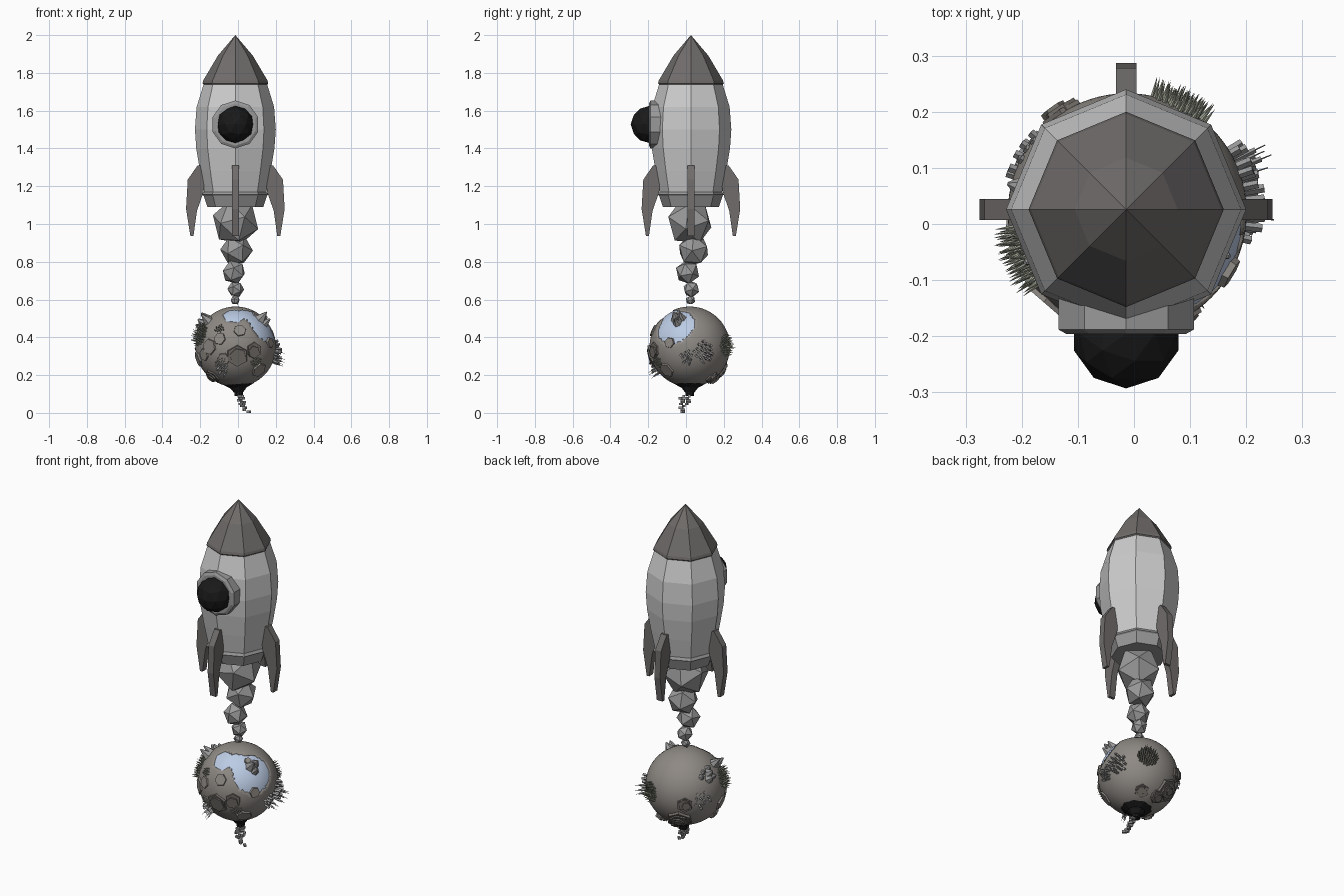
import bpy, bmesh, math, random
from mathutils import Vector, Matrix, Euler

if "Cube" in bpy.data.objects:
    bpy.data.objects.remove(bpy.data.objects["Cube"])

random.seed(4)
AX, AY = -0.014, 0.026                 # rocket axis
PC = Vector((-0.012, 0.02, 0.35))      # planet centre
R = 0.213                              # land radius


def mat(name, c):
    m = bpy.data.materials.new(name)
    m.diffuse_color = (*c, 1)
    m.use_nodes = True
    m.node_tree.nodes["Principled BSDF"].inputs["Base Color"].default_value = m.diffuse_color
    return m


DARK = mat("dark_grey", (0.16, 0.15, 0.145))
BLACK = mat("black", (0.01, 0.01, 0.01))
BLUE = mat("water_blue", (0.5, 0.6, 0.78))
LAND = mat("land_grey", (0.27, 0.25, 0.23))
ROCK = mat("rock_grey", (0.17, 0.155, 0.14))
GREEN = mat("tree_green", (0.3, 0.32, 0.25))
GREY = mat("mid_grey", (0.32, 0.32, 0.32))


def finish(name, bm, m=None, smooth=False):
    bmesh.ops.recalc_face_normals(bm, faces=bm.faces)
    me = bpy.data.meshes.new(name)
    bm.to_mesh(me)
    bm.free()
    ob = bpy.data.objects.new(name, me)
    bpy.context.collection.objects.link(ob)
    if m:
        me.materials.append(m)
    if smooth:
        me.shade_smooth()
    return ob


def cone(bm, r1, r2, h, n, M):
    """Frustum standing on the local origin."""
    bmesh.ops.create_cone(bm, cap_ends=True, segments=n, radius1=r1, radius2=r2,
                          depth=h, matrix=M @ Matrix.Translation((0, 0, h / 2)))


def lathe(name, profile, m=None, n=8):
    bm = bmesh.new()
    rings = [[bm.verts.new((AX + r * math.cos(i * math.tau / n), AY + r * math.sin(i * math.tau / n), z))
              for i in range(n)] for r, z in profile]
    for a, b in zip(rings, rings[1:]):
        for i in range(n):
            j = (i + 1) % n
            bm.faces.new((a[i], a[j], b[j], b[i]))
    bm.faces.new(rings[0])
    bm.faces.new(rings[-1])
    bmesh.ops.remove_doubles(bm, verts=bm.verts, dist=0.0005)
    return finish(name, bm, m)


# Rocket hull, nose and tail band
lathe("hull", [(0.163, 1.16), (0.187, 1.28), (0.207, 1.40), (0.214, 1.50), (0.205, 1.62), (0.165, 1.75)])
lathe("nose_cone", [(0.165, 1.735), (0.174, 1.745), (0.170, 1.76), (0.092, 1.892), (0.0001, 2.0)], DARK)
lathe("tail_band", [(0.148, 1.09), (0.168, 1.15), (0.174, 1.155), (0.162, 1.175)], GREY)

# Four swept fins
bm = bmesh.new()
FIN = [(0.185, 1.31), (0.20, 1.31), (0.252, 1.235), (0.261, 1.08), (0.238, 0.936), (0.222, 0.936),
       (0.203, 1.07), (0.168, 1.17), (0.165, 1.20)]
for k in range(4):
    M = Matrix.Translation((AX, AY, 0)) @ Matrix.Rotation(k * math.pi / 2, 4, 'Z')
    f = bm.faces.new([bm.verts.new(M @ Vector((r, -0.0185, z))) for r, z in FIN])
    ext = bmesh.ops.extrude_face_region(bm, geom=[f])
    d = M.to_3x3() @ Vector((0, 0.037, 0))
    bmesh.ops.translate(bm, vec=d, verts=[v for v in ext['geom'] if isinstance(v, bmesh.types.BMVert)])
finish("fins", bm, DARK)

# Porthole frame and glass dome
front = Matrix.Translation((AX, -0.11, 1.527)) @ Matrix.Rotation(math.pi / 2, 4, 'X')
bm = bmesh.new()
cone(bm, 0.127, 0.127, 0.078, 10, front)
cone(bm, 0.127, 0.112, 0.008, 10, front @ Matrix.Translation((0, 0, 0.078)))
finish("porthole_frame", bm, GREY)
bm = bmesh.new()
bmesh.ops.create_icosphere(bm, subdivisions=2, radius=0.098, matrix=Matrix.Translation((AX, -0.195, 1.527)))
finish("porthole_glass", bm, BLACK)

# Exhaust smoke puffs
bm = bmesh.new()
for x, y, z, r in [(-0.013, 0.02, 1.01, 0.127), (-0.008, 0.04, 0.862, 0.087), (-0.022, 0.008, 0.745, 0.065),
                   (-0.012, 0.028, 0.655, 0.045), (-0.015, 0.024, 0.597, 0.026)]:
    rot = Euler([random.uniform(0, 3) for _ in range(3)]).to_matrix().to_4x4()
    bmesh.ops.create_icosphere(bm, subdivisions=1, radius=r, matrix=Matrix.Translation((x, y, z)) @ rot)
finish("exhaust_smoke", bm, GREY)

# Planet water core
bm = bmesh.new()
bmesh.ops.create_icosphere(bm, subdivisions=5, radius=R - 0.005, matrix=Matrix.Translation(PC))
finish("water", bm, BLUE, True)

# Land shell with sea and rivers cut out
SEA = [((0.73, -0.39, 0.56), 0.52), ((0.3, -0.5, 0.8), 0.25), ((-0.05, -0.6, 0.8), 0.27)]
RIVERS = [[(0.6, -0.1, 0.8), (0.5, 0.25, 0.82), (0.8, 0.57, 0.19), (0.75, 0.24, -0.62)],
          [(0.5, 0.25, 0.82), (0.46, 0.74, 0.49), (-0.1, 0.9, 0.45), (-0.62, 0.76, 0.23), (-0.84, 0.14, -0.52)]]
river_pts = [Vector(a).lerp(Vector(b), t / 10).normalized()
             for path in RIVERS for a, b in zip(path, path[1:]) for t in range(11)]


def is_water(d):
    return (any(d.angle(Vector(c)) < r for c, r in SEA)
            or any(d.dot(p) > math.cos(0.085) for p in river_pts))


bm = bmesh.new()
bmesh.ops.create_icosphere(bm, subdivisions=5, radius=R)
bmesh.ops.delete(bm, geom=[f for f in bm.faces if is_water(f.calc_center_median())], context='FACES')
bmesh.ops.translate(bm, vec=PC, verts=bm.verts)
land = finish("land", bm, LAND)
sol = land.modifiers.new("thickness", 'SOLIDIFY')
sol.thickness, sol.offset = 0.01, -1
land.data.shade_smooth()
land.data.set_sharp_from_angle(angle=math.radians(40))


def on_planet(d, u=0.0, v=0.0, h=0.0, spin=0.0):
    """Frame on the surface near direction d, shifted sideways by u, v."""
    d = Vector(d).normalized()
    q = d.to_track_quat('Z', 'Y')
    d = (d * R + q @ Vector((u, v, 0))).normalized()
    return (Matrix.Translation(PC + d * (R + h)) @ d.to_track_quat('Z', 'Y').to_matrix().to_4x4()
            @ Matrix.Rotation(spin, 4, 'Z'))


def scatter(n, rad):
    for i in range(n):
        a, r = i * 2.39996, rad * math.sqrt((i + 0.5) / n)
        yield r * math.cos(a), r * math.sin(a)


# Terraced hexagonal hills
bm = bmesh.new()
for d, r, steps in [((-0.3, 0.72, -0.6), 0.07, 4), ((-0.1, 0.6, -0.8), 0.045, 3), ((-0.55, 0.8, -0.1), 0.045, 3),
                    ((0.05, -0.95, -0.25), 0.06, 2), ((-0.6, -0.35, -0.75), 0.045, 3),
                    ((0.45, -0.85, -0.1), 0.045, 2), ((0.35, 0.55, -0.75), 0.04, 3)]:
    for k in range(steps):
        rr = r * (1 - 0.22 * k)
        M = on_planet(d, random.uniform(-.006, .006), random.uniform(-.006, .006), -0.016, 0.3 * k)
        cone(bm, rr, rr * 0.95, 0.02 + 0.007 * k, 6, M)
finish("terraced_hills", bm, ROCK)

# Low hexagonal plates
bm = bmesh.new()
for d, r in [((-0.65, -0.75, 0.0), 0.045), ((-0.4, -0.9, 0.2), 0.035), ((-0.8, -0.6, -0.2), 0.035),
             ((-0.3, -0.9, -0.3), 0.035), ((-0.9, -0.2, -0.3), 0.045), ((0.85, -0.5, 0.1), 0.03),
             ((0.1, -0.9, 0.4), 0.035), ((0.6, -0.6, -0.6), 0.045), ((0.5, -0.3, 0.8), 0.02)]:
    cone(bm, r, r * 0.93, 0.013, 6, on_planet(d, h=-0.008, spin=random.random()))
finish("hex_plates", bm, LAND)

# Snowy mountains
bm = bmesh.new()
for d, n, rad, h in [((-0.78, 0.2, 0.58), 6, 0.045, 0.035), ((-0.72, -0.3, 0.66), 2, 0.02, 0.05),
                     ((0.68, -0.3, 0.67), 4, 0.025, 0.042)]:
    for u, v in scatter(n, rad):
        s = random.uniform(0.6, 1.1)
        cone(bm, 0.03 * s, 0.004, h * s + 0.008, 6, on_planet(d, u, v, -0.008, random.random()))
finish("mountains", bm, GREY)

# Forests of thin conifers
bm = bmesh.new()
for d, n, rad, h in [((-0.88, -0.38, 0.3), 75, 0.06, 0.036), ((0.44, 0.9, 0.03), 75, 0.055, 0.036),
                     ((-0.35, -0.85, -0.38), 18, 0.03, 0.018), ((0.5, -0.78, -0.38), 18, 0.03, 0.018),
                     ((-0.4, -0.8, 0.45), 14, 0.025, 0.018)]:
    for u, v in scatter(n, rad):
        cone(bm, 0.0045, 0.0, h * random.uniform(0.75, 1.1), 5, on_planet(d, u, v, -0.002))
finish("forests", bm, GREEN)

# Cities of box towers, the tallest with masts
bm = bmesh.new()
for d, n, rad, h in [((0.93, 0.33, -0.12), 20, 0.055, 0.04), ((0.97, -0.08, -0.25), 12, 0.035, 0.035),
                     ((-0.35, -0.82, -0.52), 12, 0.035, 0.035), ((-0.86, 0.5, 0.0), 16, 0.05, 0.018)]:
    for i, (u, v) in enumerate(scatter(n, rad)):
        hh = h * random.uniform(0.35, 1)
        M = on_planet(d, u, v, -0.004)
        cone(bm, 0.0075, 0.0075, hh, 4, M)
        if i % 5 == 0 and h > 0.02:
            cone(bm, 0.005, 0.005, h * 1.25, 4, M)
            cone(bm, 0.002, 0.001, h * 1.75, 4, M)
finish("cities", bm, GREY)

# Volcano at the south pole with a stepped plume
bm = bmesh.new()
pole = on_planet((0.06, 0.0, -1), h=-0.016)
cone(bm, 0.085, 0.05, 0.018, 9, pole)
cone(bm, 0.05, 0.026, 0.03, 9, pole @ Matrix.Translation((0, 0, 0.014)))
cone(bm, 0.024, 0.022, 0.025, 9, pole @ Matrix.Translation((0, 0, 0.038)))
finish("volcano", bm, BLACK)
bm = bmesh.new()
for ox, oy, n in [(0.0, -0.03, 9), (0.012, 0.0, 5)]:
    for k in range(n):
        t = k / 8
        p = Vector((0.008 + ox + 0.042 * t * t + 0.007 * math.sin(k * 2.5), 0.01 + oy + 0.008 * math.cos(k * 2.5),
                    0.088 - 0.082 * t))
        rot = Matrix.Rotation(k * 0.7, 4, 'Z')
        bmesh.ops.create_cube(bm, size=1, matrix=Matrix.Translation(p) @ rot @ Matrix.Diagonal((0.022, 0.013, 0.012, 1)))
finish("volcano_plume", bm, GREY)
